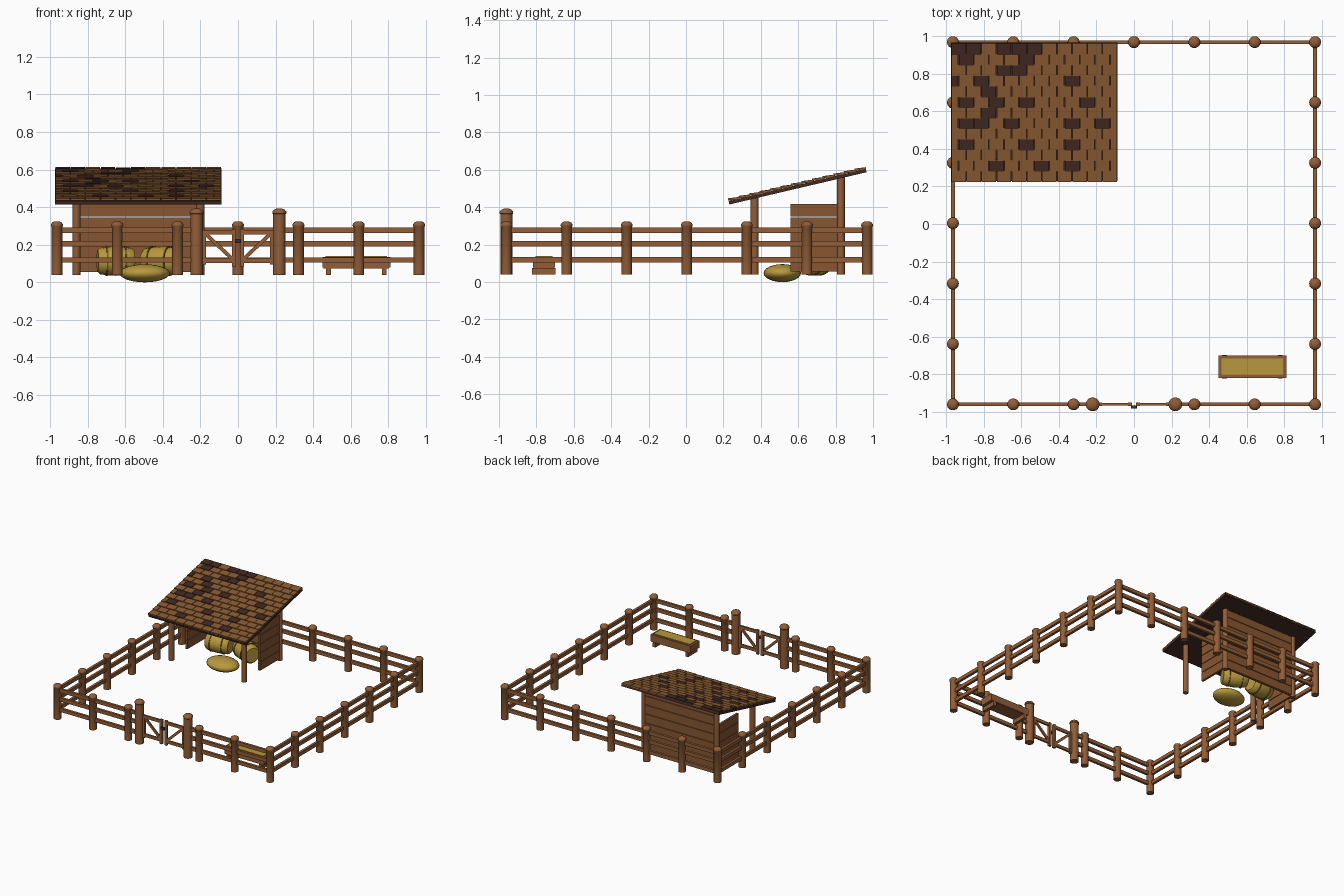
import bpy, bmesh, math, random
from mathutils import Matrix, Vector

if "Cube" in bpy.data.objects:
    bpy.data.objects.remove(bpy.data.objects["Cube"])

random.seed(4)

def mat(name, r, g, b):
    m = bpy.data.materials.new(name)
    lin = [((c / 255 + 0.055) / 1.055) ** 2.4 for c in (r, g, b)]
    m.diffuse_color = (*lin, 1)
    m.use_nodes = True
    m.node_tree.nodes["Principled BSDF"].inputs["Base Color"].default_value = m.diffuse_color
    return m

WOOD = mat("wood", 146, 94, 56)
PLANK = mat("plank wood", 136, 86, 49)
SHINGLE = mat("shingle", 138, 91, 50)
DARK = mat("dark shingle", 66, 41, 33)
HAY = mat("hay", 184, 152, 62)
BAND = mat("hay band", 120, 96, 38)
METAL = mat("dark metal", 50, 46, 44)

def finish(bm, name, *mats, smooth=False):
    bmesh.ops.recalc_face_normals(bm, faces=bm.faces)
    me = bpy.data.meshes.new(name)
    bm.to_mesh(me)
    bm.free()
    for m in mats:
        me.materials.append(m)
    ob = bpy.data.objects.new(name, me)
    bpy.context.collection.objects.link(ob)
    if smooth:
        bpy.context.view_layer.objects.active = ob
        ob.select_set(True)
        bpy.ops.object.shade_smooth_by_angle(angle=math.radians(40))
        ob.select_set(False)
    return ob

def add_box(bm, c, s, rot=None, idx=0):
    M = Matrix.Translation(c) @ (rot or Matrix()) @ Matrix.Diagonal((*s, 1))
    vs = bmesh.ops.create_cube(bm, size=1, matrix=M)["verts"]
    for f in {f for v in vs for f in v.link_faces}:
        f.material_index = idx

def add_lathe(bm, profile, M, n=14):
    """Revolve (radius, height) points about local z and cap both ends."""
    rings = []
    for r, z in profile:
        rings.append([bm.verts.new(M @ Vector((r * math.cos(2 * math.pi * i / n),
                     r * math.sin(2 * math.pi * i / n), z))) for i in range(n)])
    for a, b in zip(rings, rings[1:]):
        for i in range(n):
            bm.faces.new((a[i], a[(i + 1) % n], b[(i + 1) % n], b[i]))
    bm.faces.new(rings[0])
    bm.faces.new(rings[-1])

FRONT, BACK, SIDE, BASE = -0.96, 0.968, 0.964, 0.04

# fence and gate posts with domed caps
def add_post(bm, x, y, r, top):
    prof = [(r * .9, BASE), (r * .9, top - .03), (r, top - .026), (r, top - .017),
            (r * .8, top - .007), (r * .4, top)]
    add_lathe(bm, prof, Matrix.Translation((x, y, 0)))

bm = bmesh.new()
steps = [i * 0.3213 for i in range(-3, 4)]
for s in steps:
    add_post(bm, s, BACK, .032, .325)
    if abs(s) > .1:
        add_post(bm, s, FRONT, .032, .325)
    if abs(s) < .9:
        for sx in (-SIDE, SIDE):
            add_post(bm, sx, s + .004, .032, .325)
finish(bm, "fence_posts", WOOD, smooth=True)

bm = bmesh.new()
for x in (-.22, .22):
    add_post(bm, x, FRONT, .037, .393)
finish(bm, "gate_posts", WOOD, smooth=True)

# three rails on every side, open at the gate
bm = bmesh.new()
for z in (.277, .205, .119):
    add_box(bm, (0, BACK, z), (2 * SIDE, .02, .029))
    for s in (-1, 1):
        add_box(bm, (s * SIDE, .004, z), (.02, BACK - FRONT, .029))
        add_box(bm, (s * .592, FRONT, z), (.744, .02, .029))
finish(bm, "fence_rails", WOOD)

# two gate leaves with diagonal braces
bm = bmesh.new()
for s in (-1, 1):
    for z in (.267, .115):
        add_box(bm, (s * .105, FRONT, z), (.18, .014, .025))
    add_box(bm, (s * .022, FRONT, .185), (.022, .018, .2))
    add_box(bm, (s * .18, FRONT, .185), (.022, .018, .18))
    a = math.atan2(.14, .15)
    add_box(bm, (s * .1, FRONT, .19), (.205, .012, .02), Matrix.Rotation(-s * a, 4, 'Y'))
finish(bm, "gate_leaves", WOOD)
bm = bmesh.new()
add_box(bm, (0, FRONT - .014, .22), (.03, .014, .022))
finish(bm, "gate_latch", METAL)

# shelter posts
XL, XR, YF, YB = -.86, -.20, .367, .828
bm = bmesh.new()
for x in (XL, XR):
    for y, top in ((YF, .452), (YB, .56)):
        add_lathe(bm, [(.021, BASE), (.021, top)], Matrix.Translation((x, y, 0)), 12)
finish(bm, "shelter_posts", WOOD, smooth=True)

# shelter plank walls
bm = bmesh.new()
for i in range(7):
    add_box(bm, ((XL + XR) / 2, YB, .09 + i * .0735), (XR - XL + .02, .022, .069))
for i in range(5):
    for x in (XL, XR):
        add_box(bm, (x, .69, .09 + i * .0735), (.018, .26, .069))
finish(bm, "shelter_walls", PLANK)

# sloping roof slab
slope = math.atan(.235)
R0, R1, CX, W = .232, .965, -.531, .886
LEN = (R1 - R0) / math.cos(slope)
ROOF = Matrix.Translation((CX, R0, .415)) @ Matrix.Rotation(slope, 4, 'X')
bm = bmesh.new()
add_box(bm, (0, LEN / 2, .009), (W, LEN, .018))
bm.transform(ROOF)
finish(bm, "roof_slab", DARK)

# staggered shingles, rows listed from the ridge with their dark columns
dark = [(0, 1, 3, 4, 5), (1, 5), (3, 4), (0, 2, 8), (2,), (1, 3, 5, 9), (2,),
        (1, 2, 4, 8, 10), (), (1, 5, 8), (), (3, 6, 8), ()]
rows, cols = 13, 11
pitch, cw = LEN / rows, W / cols
tilt = Matrix.Rotation(math.radians(-6), 4, 'X')
bm = bmesh.new()
for r, dk in enumerate(dark):
    y = LEN - (r + .5) * pitch
    off = (r % 2) * .5
    for c in range(cols + (r % 2)):
        x0 = max(0, c - off)
        x1 = min(cols, c + 1 - off)
        add_box(bm, (-W / 2 + (x0 + x1) / 2 * cw, y, .024 + random.uniform(-.001, .001)),
                ((x1 - x0) * cw - .004, pitch + .004, .011), tilt, int(c in dk))
bm.transform(ROOF)
finish(bm, "roof_shingles", SHINGLE, DARK)

# round hay bales with bands
def bale(name, c, yaw):
    M = Matrix.Translation(c) @ Matrix.Rotation(yaw, 4, 'Z') @ Matrix.Rotation(math.pi / 2, 4, 'Y')
    bm = bmesh.new()
    add_lathe(bm, [(.058, -.098), (.07, -.085), (.076, -.04), (.078, 0),
                   (.076, .04), (.07, .085), (.058, .098)], M, 20)
    finish(bm, name, HAY, smooth=True)
    bm = bmesh.new()
    for z in (-.05, .05):
        add_lathe(bm, [(.07, z - .005), (.079, z - .004), (.079, z + .004), (.07, z + .005)], M, 20)
    finish(bm, name + "_bands", BAND)

bale("left_bale", (-.65, .69, .113), 0.1)
bale("right_bale", (-.41, .69, .113), -0.45)

# loose hay heap
bm = bmesh.new()
bmesh.ops.create_uvsphere(bm, u_segments=20, v_segments=12, radius=1,
                          matrix=Matrix.Translation((-.497, .515, .048)) @ Matrix.Diagonal((.133, .1, .048, 1)))
finish(bm, "hay_heap", HAY, smooth=True)

# feeding trough with feet, walls and feed
TX, TY = .63, -.76
bm = bmesh.new()
add_box(bm, (TX, TY, .085), (.35, .11, .024))
for s in (-1, 1):
    add_box(bm, (TX + s * .148, TY, .057), (.025, .125, .035))
    add_box(bm, (TX, TY + s * .052, .106), (.36, .014, .056))
    add_box(bm, (TX + s * .172, TY, .106), (.018, .118, .056))
finish(bm, "trough", WOOD)
bm = bmesh.new()
add_box(bm, (TX, TY, .118), (.328, .09, .044))
finish(bm, "trough_feed", HAY)
